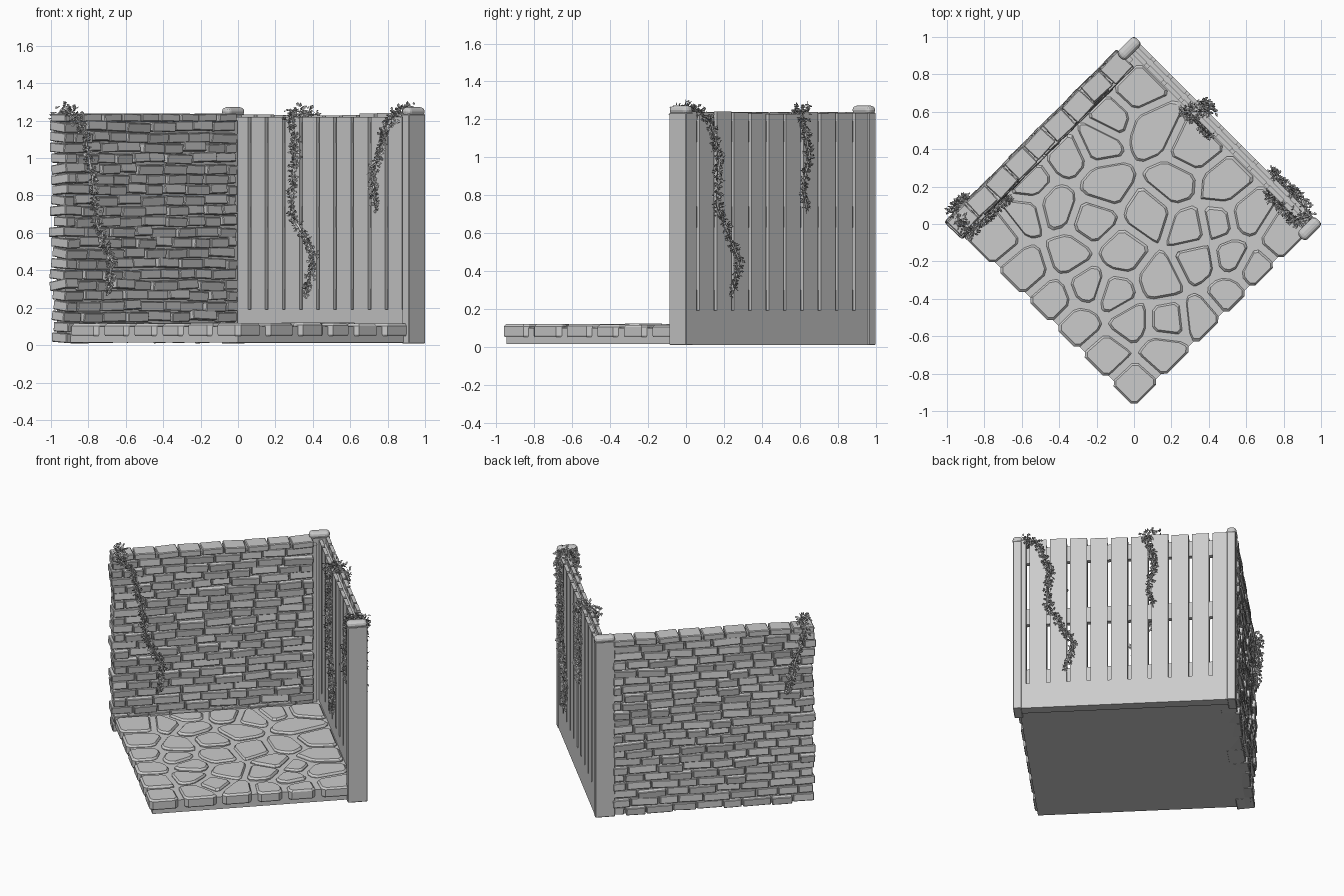
import bpy, bmesh, math, random
from mathutils import Matrix, Vector

random.seed(7)
rand = random.uniform
if "Cube" in bpy.data.objects:
    bpy.data.objects.remove(bpy.data.objects["Cube"], do_unlink=True)

stone_grey = bpy.data.materials.new("plain grey")
stone_grey.use_nodes = True
GREY = (0.6, 0.6, 0.6, 1)
stone_grey.diffuse_color = GREY
stone_grey.node_tree.nodes["Principled BSDF"].inputs["Base Color"].default_value = GREY

# Parts are laid out in a square frame: p runs along the brick wall, q along the fence.
S = math.sqrt(0.5)
TO_WORLD = Matrix(((S, S, 0, 0), (S, -S, 0, 0), (0, 0, 1, 0), (0, 0, 0, 1)))


def finish(name, bm, bevel=0.0, segments=1):
    bm.transform(TO_WORLD)
    bmesh.ops.recalc_face_normals(bm, faces=bm.faces)
    mesh = bpy.data.meshes.new(name)
    bm.to_mesh(mesh)
    bm.free()
    mesh.materials.append(stone_grey)
    ob = bpy.data.objects.new(name, mesh)
    bpy.context.collection.objects.link(ob)
    if bevel:
        mod = ob.modifiers.new("Bevel", "BEVEL")
        mod.width, mod.segments = bevel, segments
    return ob


def box(bm, p, q, z, turn=Matrix()):
    """Add a box given its (low, high) range on each axis."""
    mid = Vector([(a + b) / 2 for a, b in (p, q, z)])
    size = [b - a for a, b in (p, q, z)]
    m = Matrix.Translation(mid) @ turn @ Matrix.Diagonal((*size, 1))
    return bmesh.ops.create_cube(bm, size=1, matrix=m)["verts"]


# Floor slab
bm = bmesh.new()
box(bm, (-0.67, 0.69), (-0.69, 0.67), (0.015, 0.1))
finish("floor_slab", bm)


# Paving stones: cells around each seed, shrunk to leave joints
def clip(poly, point, normal):
    out = []
    for a, b in zip(poly, poly[1:] + poly[:1]):
        da, db = (a - point).dot(normal), (b - point).dot(normal)
        if da <= 0:
            out.append(a)
        if da * db < 0:
            out.append(a.lerp(b, da / (da - db)))
    return out


def chamfer(poly, cut):
    out = []
    for i, v in enumerate(poly):
        for w in (poly[i - 1], poly[(i + 1) % len(poly)]):
            d = (w - v).length
            out.append(v.lerp(w, min(cut / max(d, 1e-6), 0.4)))
    return out


SEEDS = [(0, .72), (-.13, .58), (.1, .5), (-.2, .44), (-.35, .37), (-.16, .21), (.08, .05),
         (-.42, .09), (-.56, .22), (-.58, .05), (-.72, -.06), (-.57, -.24), (-.35, -.17),
         (-.22, .02), (-.06, -.15), (.22, .22), (.31, .4), (.47, .2), (.3, -.02), (.45, .01),
         (.34, -.2), (.14, -.3), (.52, -.17), (.6, .04), (.79, -.08), (.65, -.24), (.5, -.38),
         (.36, -.5), (.18, -.52), (.16, -.68), (0, -.86), (-.02, -.52), (-.15, -.7),
         (-.29, -.54), (-.43, -.4), (-.25, -.33), (-.1, -.38)]
seeds = [Vector(((x + y) * S, (x - y) * S)) for x, y in SEEDS]
bm = bmesh.new()
for s in seeds:
    poly = [Vector(c) for c in ((-.69, -.59), (.63, -.59), (.63, .69), (-.69, .69))]
    for t in seeds:
        if t != s:
            n = (t - s).normalized()
            poly = clip(poly, (s + t) / 2 - n * 0.019, n)
    poly = chamfer(poly, 0.022)
    centre = sum(poly, Vector((0, 0))) / len(poly)
    radius = sum((v - centre).length for v in poly) / len(poly)
    top = 0.118 + rand(-.004, .004)
    rings = []
    for z, inset in ((0.05, 0.004), (0.058, 0), (top - 0.012, 0), (top, 0.012)):
        k = 1 - inset / radius
        rings.append([bm.verts.new((*(centre + (v - centre) * k), z)) for v in poly])
    for lo, hi in zip(rings, rings[1:]):
        for i in range(len(poly)):
            bm.faces.new((lo[i - 1], lo[i], hi[i], hi[i - 1]))
    bm.faces.new(rings[0])
    bm.faces.new(rings[-1])
finish("paving_stones", bm)

# Brick wall: mortar core, uneven courses and a row of coping bricks
bm = bmesh.new()
box(bm, (-0.68, 0.62), (-0.69, -0.625), (0.02, 1.2))
finish("wall_core", bm)

bm = bmesh.new()
COURSES, START, END = 21, -0.7, 0.6
height = 1.185 / COURSES
for row in range(COURSES):
    z = 0.012 + row * height
    a = START + rand(-.01, .01)
    first = True
    while a < END - 0.02:
        length = rand(.12, .19) * (0.55 if first and row % 2 else 1)
        b = min(a + length, END)
        if END - b < 0.05:
            b = END
        turn = (Matrix.Rotation(rand(-.05, .05), 4, "Z") @ Matrix.Rotation(rand(-.04, .04), 4, "Y")
                @ Matrix.Rotation(rand(-.16, .16), 4, "X"))
        inner, outer = rand(-.613, -.59), rand(-.725, -.702)
        box(bm, (a, b - 0.008), (outer, inner), (z + 0.003, z + height - 0.003), turn)
        a, first = b, False
finish("wall_bricks", bm, 0.004)

bm = bmesh.new()
COPING = 9
step = (END - START) / COPING
for i in range(COPING):
    a = START + i * step
    turn = Matrix.Rotation(rand(-.05, .05), 4, "Z") @ Matrix.Rotation(rand(-.03, .03), 4, "Y")
    box(bm, (a, a + step - 0.008), (-0.715, rand(-.61, -.595)), (1.195, 1.237), turn)
finish("wall_coping", bm, 0.005)

# Fence: base board, two layers of planks and the rails between them
bm = bmesh.new()
box(bm, (0.637, 0.705), (-0.66, 0.66), (0.01, 0.19))
finish("fence_base", bm)

bm = bmesh.new()
PITCH, GAP = 0.1294, 0.022
for k in range(-1, 10):
    hi = min(0.615 - k * PITCH - GAP / 2, 0.66)
    lo = max(0.615 - (k + 1) * PITCH + GAP / 2, -0.66)
    box(bm, (0.637, 0.66), (lo, hi), (0.185, 1.22))
    box(bm, (0.682, 0.705), (lo, hi), (0.185, 1.235 + rand(-.008, .008)))
finish("fence_planks", bm)

bm = bmesh.new()
for z in (0.19, 0.63, 1.08):
    box(bm, (0.655, 0.687), (-0.66, 0.66), (z, z + 0.11))
finish("fence_rails", bm)

# Corner posts with rounded caps
for name, q in (("back_post", -0.682), ("right_post", 0.682)):
    bm = bmesh.new()
    box(bm, (0.583, 0.709), (q - 0.027, q + 0.027), (0.008, 1.235))
    finish(name, bm, 0.004)
    bm = bmesh.new()
    box(bm, (0.578, 0.712), (q - 0.032, q + 0.032), (1.225, 1.272))
    finish(name + "_cap", bm, 0.024, 3)


# Climbing vines: a thin stem with small folded leaves, bushier at the top
def vine(name, path):
    pts = [Vector(p) for p in path]
    line = []
    for i in range(len(pts) - 1):
        steps = max(2, int((pts[i + 1] - pts[i]).length / 0.012))
        line += [pts[i].lerp(pts[i + 1], j / steps) for j in range(steps)]
    line.append(pts[-1])
    for _ in range(3):
        line = ([line[0]] + [(a + b * 2 + c) / 4 for a, b, c in zip(line, line[1:], line[2:])]
                + [line[-1]])
    bm = bmesh.new()
    old = None
    for c in line:
        ring = [bm.verts.new(c + Vector((x, y, (x + y) / 2)) * 0.006)
                for x, y in ((1, 0), (0, 1), (-1, 0), (0, -1))]
        if old:
            for i in range(4):
                bm.faces.new((old[i - 1], old[i], ring[i], ring[i - 1]))
        old = ring
    finish(name + "_stem", bm)

    bm = bmesh.new()
    for i, c in enumerate(line):
        tip = min(i, len(line) - 1 - i) / 12
        bushy = c.z > 1.2
        spread = 0.042 if bushy else 0.024 * min(1, 0.4 + tip)
        for _ in range(9 if bushy else 5):
            away = Vector((rand(-1, 1), rand(-1, 1), rand(-1, 1))).normalized()
            base = c + away * spread * rand(.2, 1)
            along = (away + Vector((rand(-1, 1), rand(-1, 1), rand(-1, 1)))).normalized()
            side = along.orthogonal().normalized()
            fold = along.cross(side) * 0.004
            size = rand(.018, .028)
            a, m, b = (base, base + along * size * 0.5, base + along * size)
            va, vb = bm.verts.new(a), bm.verts.new(b)
            for w in (-1, 1):
                edge = bm.verts.new(m + side * w * size * 0.38 + fold)
                bm.faces.new((va, edge, vb))
    finish(name + "_leaves", bm)


vine("wall_vine", [(-.53, -.735, .8), (-.57, -.74, 1), (-.63, -.74, 1.2), (-.65, -.66, 1.26),
                   (-.66, -.59, 1.24), (-.575, -.585, 1.13), (-.52, -.58, .9), (-.49, -.58, .65),
                   (-.377, -.575, .46), (-.405, -.575, .28)])
vine("middle_fence_vine", [(.72, -.18, .73), (.72, -.15, .85), (.725, -.2, 1), (.725, -.14, 1.22),
                           (.67, -.2, 1.255), (.62, -.23, 1.23), (.625, -.19, 1.1),
                           (.62, -.215, .7), (.62, -.1, .56), (.62, -.045, .45),
                           (.625, -.115, .27)])
vine("right_fence_vine", [(.72, .375, .28), (.72, .32, .45), (.72, .405, .6), (.72, .49, .75),
                          (.725, .475, 1), (.725, .545, 1.2), (.68, .64, 1.255),
                          (.62, .605, 1.24), (.62, .505, 1.19), (.62, .45, 1.05),
                          (.62, .395, .9), (.625, .42, .73)])
